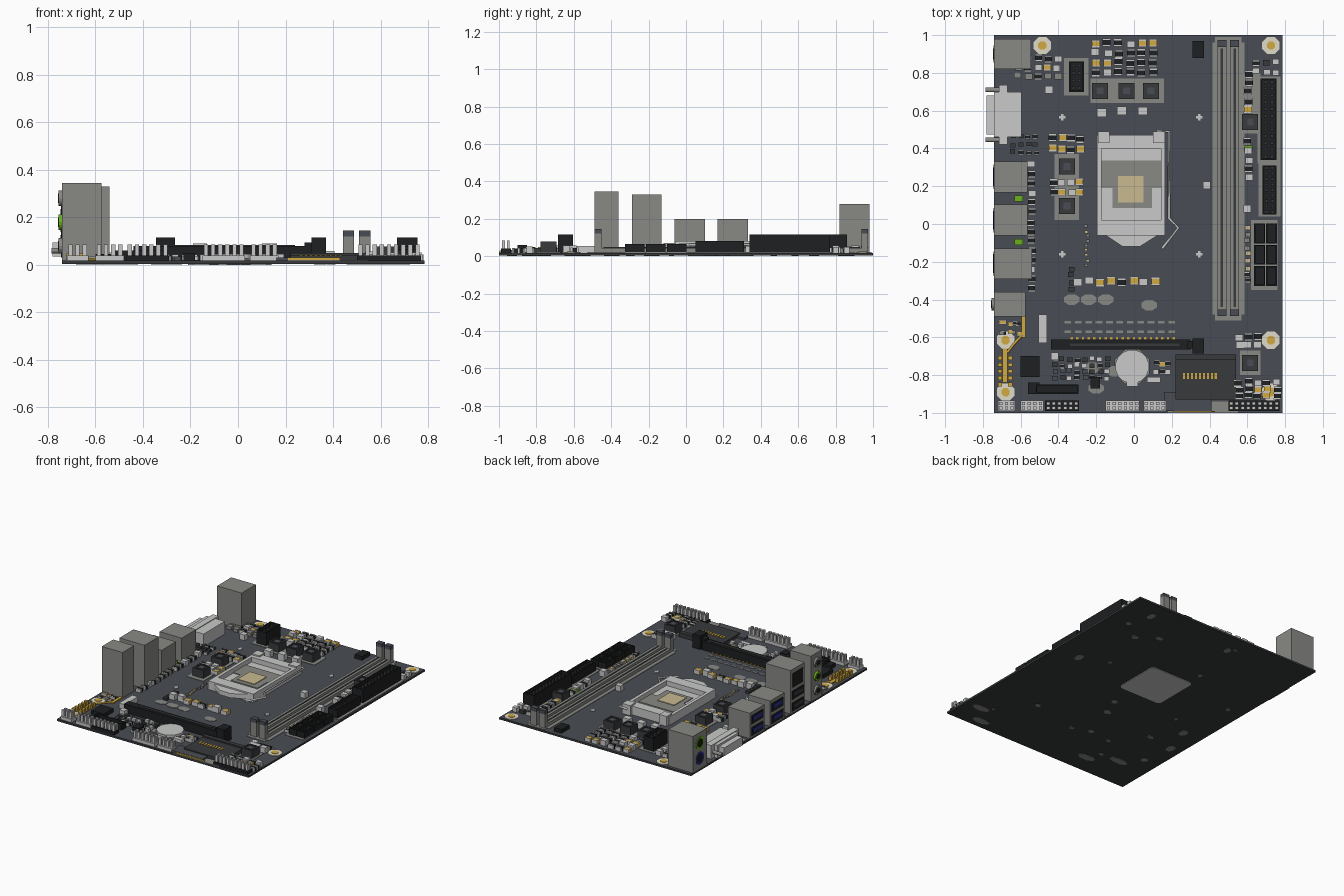
import bpy, bmesh, math, random
from mathutils import Matrix

if "Cube" in bpy.data.objects:
    bpy.data.objects.remove(bpy.data.objects["Cube"])
random.seed(4)
TOP = 0.018
# Flat colours (linear)
COLOURS = dict(slate=(.066, .073, .088), black=(.013, .014, .015), grey=(.25, .25, .235),
               silver=(.58, .59, .58), gold=(.64, .4, .05), tan=(.58, .49, .28), cream=(.74, .7, .58),
               green=(.15, .45, .01), blue=(.025, .03, .29), charcoal=(.04, .042, .045))
MATS = {}
for key, rgb in COLOURS.items():
    m = MATS[key] = bpy.data.materials.new(key)
    m.use_nodes = True
    m.diffuse_color = (*rgb, 1)
    m.node_tree.nodes["Principled BSDF"].inputs["Base Color"].default_value = (*rgb, 1)

def finish(name, bm, *mats):
    bmesh.ops.recalc_face_normals(bm, faces=bm.faces)
    me = bpy.data.meshes.new(name)
    bm.to_mesh(me)
    bm.free()
    for k in mats:
        me.materials.append(MATS[k])
    bpy.context.collection.objects.link(bpy.data.objects.new(name, me))

def add_box(bm, x0, x1, y0, y1, z0, z1):
    mat = Matrix.Translation(((x0 + x1) / 2, (y0 + y1) / 2, (z0 + z1) / 2))
    bmesh.ops.create_cube(bm, size=1, matrix=mat @ Matrix.Diagonal((x1 - x0, y1 - y0, z1 - z0, 1)))

def boxes(name, colour, *dims):
    bm = bmesh.new()
    for d in dims:
        add_box(bm, *d)
    finish(name, bm, colour)

def blocks(name, colour, spots, w, d, h, z=TOP):
    """Equal blocks standing at the given centres."""
    boxes(name, colour, *[(x - w/2, x + w/2, y - d/2, y + d/2, z, z + h) for x, y in spots])

def raise_face(bm, face, dz):
    ext = bmesh.ops.extrude_face_region(bm, geom=[face])["geom"]
    bmesh.ops.translate(bm, vec=(0, 0, dz), verts=[v for v in ext if isinstance(v, bmesh.types.BMVert)])

def tray(name, colour, x0, x1, y0, y1, z1, wall=.012, depth=.04):
    """Box with an open pocket in its top."""
    bm = bmesh.new()
    add_box(bm, x0, x1, y0, y1, TOP, z1)
    top = max(bm.faces, key=lambda f: f.calc_center_median().z)
    bmesh.ops.inset_region(bm, faces=[top], thickness=wall)
    raise_face(bm, top, -depth)
    bmesh.ops.delete(bm, geom=[top], context="FACES_ONLY") if top.is_valid else None
    finish(name, bm, colour)

def prism(name, colour, pts, z0, z1):
    bm = bmesh.new()
    raise_face(bm, bm.faces.new([bm.verts.new((x, y, z0)) for x, y in pts]), z1 - z0)
    finish(name, bm, colour)

def ngon(x, y, rx, ry, n=8):
    angles = [math.tau * (i + .5) / n for i in range(n)]
    return [(x + rx * math.cos(t), y + ry * math.sin(t)) for t in angles]

def disc(name, colour, x0, x1, y, z, r):
    """Cylinder lying along x."""
    bm = bmesh.new()
    mat = Matrix.Translation(((x0 + x1) / 2, y, z)) @ Matrix.Rotation(math.pi / 2, 4, "Y")
    bmesh.ops.create_cone(bm, cap_ends=True, segments=16, radius1=r, radius2=r, depth=x1 - x0, matrix=mat)
    finish(name, bm, colour)

def rod(name, colour, pts, r):
    cu = bpy.data.curves.new(name, "CURVE")
    cu.dimensions = "3D"
    cu.bevel_depth, cu.bevel_resolution = r, 0
    sp = cu.splines.new("POLY")
    sp.points.add(len(pts) - 1)
    for p, co in zip(sp.points, pts):
        p.co = (*co, 1)
    cu.materials.append(MATS[colour])
    bpy.context.collection.objects.link(bpy.data.objects.new(name, cu))

# Circuit board: slate top, dark sides and underside
bm = bmesh.new()
add_box(bm, -.74, .785, -1, 1, .004, TOP)
bm.normal_update()
for f in bm.faces:
    f.material_index = 0 if f.normal.z > .5 else 1
finish("circuit_board", bm, "slate", "charcoal")
# Underside backing plate and bare patches
prism("socket_backplate", "silver", [(-.21, .03), (-.19, .01), (.12, .01), (.14, .03),
      (.14, .34), (.12, .36), (-.19, .36), (-.21, .34)], 0, .005)
for i in range(26):
    x, y = random.uniform(-.68, .72), random.uniform(-.95, .95)
    if abs(x) > .28 or abs(y - .18) > .25:
        r = random.uniform(.01, .03)
        prism("underside_patch", "grey", ngon(x, y, r, r * random.uniform(.6, 1.6)), .002, .0045)
for x, y in ((.66, -.8), (.55, -.93), (-.3, -.85), (-.5, -.75)):
    prism("underside_copper", "grey", ngon(x, y, .07, .03), .002, .0045)
# Bare pads on the top surface
P = TOP + .003
boxes("bare_pads", "grey", (.655, .775, .32, .78, TOP, P), (.66, .775, .04, .33, TOP, P),
      (.62, .76, -.35, .02, TOP, P), (.43, .57, -.51, .99, TOP, P), (.415, .585, -.48, .96, TOP, P),
      (-.37, -.24, .68, .88, TOP, P), (-.23, .16, .64, .77, TOP, P), (-.42, -.29, .02, .37, TOP, P),
      (.56, .67, .48, .8, TOP, P), (.56, .67, -.8, -.67, TOP, P), (.18, .55, -1, -.94, TOP, P))
for x, y in ((-.33, -.4), (-.24, -.4), (-.15, -.4), (.08, -.43), (-.1, -.78), (-.22, -.76), (-.2, -.87)):
    prism("bare_blob", "grey", ngon(x, y, .045, .03), TOP, P)
blocks("trace_dots", "grey", [(-.35 + .055 * i, y) for i in range(11) for y in (-.52, -.57)], .035, .012, .003)
# Mounting holes and cooler marks
for x, y in ((-.485, .945), (.725, .945), (-.68, -.615), (.725, -.615), (-.68, -.89), (.725, -.89)):
    prism("mounting_pad", "cream", ngon(x, y, .05, .05), TOP, TOP + .005)
    prism("mounting_ring", "gold", ngon(x, y, .024, .024), TOP, TOP + .008)
for spot in [(x, y) for x in (-.38, .345) for y in (.565, -.16)]:
    blocks("cooler_mark", "silver", [spot], .034, .012, .004)
    blocks("cooler_mark", "silver", [spot], .012, .034, .004)
# Processor socket
Z = .08
boxes("socket_frame", "silver", (-.195, .165, .4, .47, TOP, Z), (-.195, -.172, 0, .4, TOP, Z),
      (.142, .165, 0, .4, TOP, Z), (-.195, .165, -.06, .02, TOP, Z), (-.175, .145, .01, .41, TOP, .045))
boxes("socket_hinges", "silver", (-.19, -.13, .43, .49, TOP, .09), (.1, .165, .43, .49, TOP, .09))
prism("socket_tongue", "silver", [(-.15, -.06), (-.06, -.12), (.03, -.12), (.125, -.06)], TOP + .02, Z - .01)
boxes("socket_contacts", "grey", (-.172, .142, .19, .335, .044, .05), (-.115, .095, .085, .195, .044, .05))
boxes("socket_center", "tan", (-.085, .05, .115, .255, .045, .055))
rod("socket_lever", "silver", [(.12, .49, .06), (.185, .49, .06), (.185, .03, .06), (.235, -.02, .06),
    (.15, -.13, .05)], .008)
# Memory slots with end latches
for x in (.465, .533):
    boxes("memory_slot", "grey", (x - .024, x + .024, -.46, .95, TOP, .045))
    boxes("memory_groove", "charcoal", (x - .006, x + .006, -.44, .93, .045, .048))
    blocks("memory_latch", "grey", [(x, -.47), (x, .955)], .048, .036, .102)
    blocks("memory_latch_tip", "slate", [(x, -.47), (x, .955)], .048, .036, .025, .12)

# Rear port housings
def port_plate(name, colour, y, z, w, h, depth=.004):
    boxes(name, colour, (-.74 - depth, -.738, y - w/2, y + w/2, z - h/2, z + h/2))

def usb_pair(y, tongue):
    for z in (.06, .145):
        port_plate("usb_opening", "black", y, z, .13, .06)
        port_plate("usb_tongue", tongue, y, z + .006, .1, .026, .007)

boxes("keyboard_port", "grey", (-.74, -.545, .82, .98, TOP, .28))
for z, c in ((.205, "green"), (.095, "blue")):
    disc("round_port", c, -.743, -.738, .9, z, .046)
    disc("round_port_hole", "black", -.746, -.738, .9, z, .03)
for y in (.25, .02):
    boxes("usb_housing", "grey", (-.74, -.565, y - .082, y + .082, TOP, .2))
    usb_pair(y, "blue")
boxes("network_housing", "grey", (-.74, -.54, -.29, -.13, TOP, .33))
usb_pair(-.21, "charcoal")
port_plate("network_opening", "black", -.21, .25, .11, .1)
boxes("audio_housing", "grey", (-.74, -.575, -.49, -.36, TOP, .345))
for z, c in ((.28, "grey"), (.18, "green"), (.08, "grey")):
    disc("audio_jack", c, -.755, -.738, -.425, z, .033)
    disc("audio_jack_hole", "black", -.757, -.75, -.425, z, .02)
# Video connector
boxes("video_connector", "silver", (-.74, -.595, .46, .7, TOP, .11), (-.715, -.67, .42, .735, TOP, .115))
boxes("video_shell", "silver", (-.78, -.71, .475, .68, .035, .095))
for y in (.445, .71):
    disc("video_post", "grey", -.785, -.7, y, .06, .012)

# Power, internal and storage connectors
def pin_connector(name, x0, x1, y0, y1, z, rows):
    tray(name, "black", x0, x1, y0, y1, z)
    spots = [(x0 + (x1 - x0) * i, y0 + (y1 - y0) * (j + .5) / rows) for i in (.3, .7) for j in range(rows)]
    blocks(name + "_pins", "charcoal", spots, .016, .016, z - TOP - .015)

pin_connector("main_power_connector", .67, .755, .34, .77, .115, 12)
pin_connector("cpu_power_connector", -.345, -.265, .7, .86, .115, 4)
pin_connector("front_usb_connector", .68, .755, .05, .31, .08, 9)
for x, y in [(x, y) for x in (.665, .728) for y in (-.275, -.162, -.05)]:
    tray("storage_port", "black", x - .029, x + .029, y - .052, y + .052, .065, .01, .03)
# Expansion slot
boxes("expansion_slot", "black", (-.44, .3, -.665, -.612, TOP, .08), (.28, .32, -.66, -.62, TOP, .095),
      (.31, .37, -.685, -.605, TOP, .115))
boxes("expansion_groove", "charcoal", (-.34, .24, -.645, -.633, .08, .083))
blocks("expansion_contacts", "gold", [(-.33 + .03 * i, -.605) for i in range(19)], .012, .012, .006)
# Card slot at the front
boxes("card_slot", "charcoal", (.22, .54, -.93, -.69, TOP, .04), (.22, .54, -.72, -.69, .04, .05))
boxes("card_slot_base", "slate", (.16, .41, -.99, -.89, TOP, .032))
boxes("card_slot_edge", "gold", (.21, .43, -.996, -.99, TOP, .03))
blocks("card_slot_contacts", "gold", [(.265 + .021 * i, -.805) for i in range(9)], .011, .03, .004, .04)
# Battery, crystal, chips
prism("battery_holder", "grey", ngon(-.01, -.755, .1, .1), TOP, .028)
prism("battery", "silver", ngon(-.01, -.755, .09, .09, 16), .028, .045)
boxes("battery_clips", "silver", (-.04, .02, -.86, -.83, TOP, .04), (.07, .14, -.84, -.81, TOP, .04))
boxes("crystal", "silver", (-.505, -.46, -.63, -.48, TOP, .055))
boxes("control_chip", "black", (-.6, -.5, -.81, -.7, TOP, .045), (-.56, -.5, -.9, -.84, TOP, .045),
      (-.23, -.18, -.87, -.81, TOP, .05), (.31, .37, .88, .97, TOP, .045))
tray("side_header", "black", -.52, -.295, -.9, -.85, .06, .01, .02)
# Gold audio traces
boxes("gold_traces", "gold", (-.695, -.67, -.84, -.66, TOP, .026), (-.595, -.575, -.6, -.49, TOP, .026))
rod("gold_trace_bend", "gold", [(-.585, -.58, .022), (-.64, -.64, .022), (-.67, -.68, .022)], .007)
blocks("gold_audio_pads", "gold", [(x, -.71 - .035 * i) for i in range(5) for x in (-.655, -.71)], .022, .02, .03)
# Chokes: block with recessed square lid
for x, y in ((-.18, .705), (-.04, .705), (.09, .705), (-.355, .305), (-.355, .095), (.615, .54), (.615, -.735)):
    tray("choke", "charcoal", x - .042, x + .042, y - .042, y + .042, .078, .016, .006)
    blocks("choke_lid", "slate", [(x, y)], .036, .036, .003, .072)
# Pin headers along the front edge
for x0, n, c in ((-.72, 3, "silver"), (-.6, 4, "silver"), (-.47, 6, "black"), (-.15, 6, "silver"),
                 (.05, 4, "silver"), (.5, 9, "black")):
    boxes("front_header_base", c, (x0, x0 + .03 * n, -.99, -.935, TOP, .04))
    spots = [(x0 + .03 * (i + .5), y) for i in range(n) for y in (-.975, -.95)]
    blocks("front_header_pins", "silver", spots, .018, .015, .067)

# Small surface parts in clusters on a loose grid; the dark and gold ones have bright end caps
def cluster(name, x0, x1, y0, y1, nx, ny, size, mix):
    for n in range(nx * ny):
        x = x0 + (x1 - x0) * (n % nx + .5) / nx + random.uniform(-.006, .006)
        y = y0 + (y1 - y0) * (n // nx + .5) / ny + random.uniform(-.006, .006)
        c = random.choice(mix)
        h = size * (.9 if c == "silver" else .6)
        blocks(name, c, [(x, y)], size, size * .85, h)
        if c in ("black", "gold"):
            ends = [(x, y - size * .4), (x, y + size * .4)]
            blocks(name + "_ends", "silver", ends, size * 1.04, size * .2, h + .002)

S, B, G, C, T = "silver", "black", "gold", "charcoal", "grey"
cluster("regulator_parts", -.23, .13, .78, .98, 6, 4, .042, (S, B, B, G))
cluster("regulator_filters", -.22, .1, .56, .63, 3, 1, .05, (S,))
cluster("left_regulator_parts", -.45, -.26, .14, .25, 4, 2, .04, (S, B, B, G))
cluster("left_regulator_filters", -.45, -.26, .37, .48, 4, 2, .042, (S, B, B, G))
cluster("port_protection", -.56, -.52, -.37, .34, 1, 14, .038, (S, B, B))
cluster("video_parts", -.66, -.5, .36, .48, 4, 3, .026, (C, C, B))
cluster("rear_corner_parts", -.64, -.38, .76, .9, 5, 3, .038, (G, B, S, T))
cluster("middle_row", -.32, .14, -.33, -.28, 8, 1, .045, (S, B, G))
cluster("middle_small", -.36, -.3, -.36, -.22, 1, 4, .03, (C,))
cluster("resistor_column", -.26, -.24, -.23, 0, 1, 9, .018, ("tan", T))
cluster("memory_parts", .58, .63, .58, .82, 1, 5, .042, (S, B, B, G))
cluster("memory_lower_parts", .58, .63, .22, .46, 1, 5, .04, (S, B))
cluster("storage_parts", .58, .62, -.32, 0, 1, 9, .028, ("tan", T, B))
cluster("back_edge_parts", .62, .78, .78, .88, 3, 2, .035, (B, C, S))
cluster("front_right_parts", .53, .68, -.66, -.58, 3, 2, .042, (S, B))
cluster("front_corner_parts", .53, .78, -.93, -.82, 5, 3, .038, (B, B, G, S))
cluster("front_left_parts", -.44, -.12, -.83, -.7, 8, 4, .028, (C, B, S, "slate"))
cluster("audio_parts", -.72, -.6, -.6, -.5, 5, 2, .024, (G, T, B))
cluster("card_parts", .1, .2, -.8, -.72, 3, 2, .03, (S, G, B))
blocks("single_filters", "silver", [(.385, .205), (-.45, .71), (.6, .08), (-.42, -.7)], .04, .04, .04)
blocks("indicator_lights", "green", [(-.61, .135), (-.61, -.095), (.605, .4)], .045, .03, .025)
